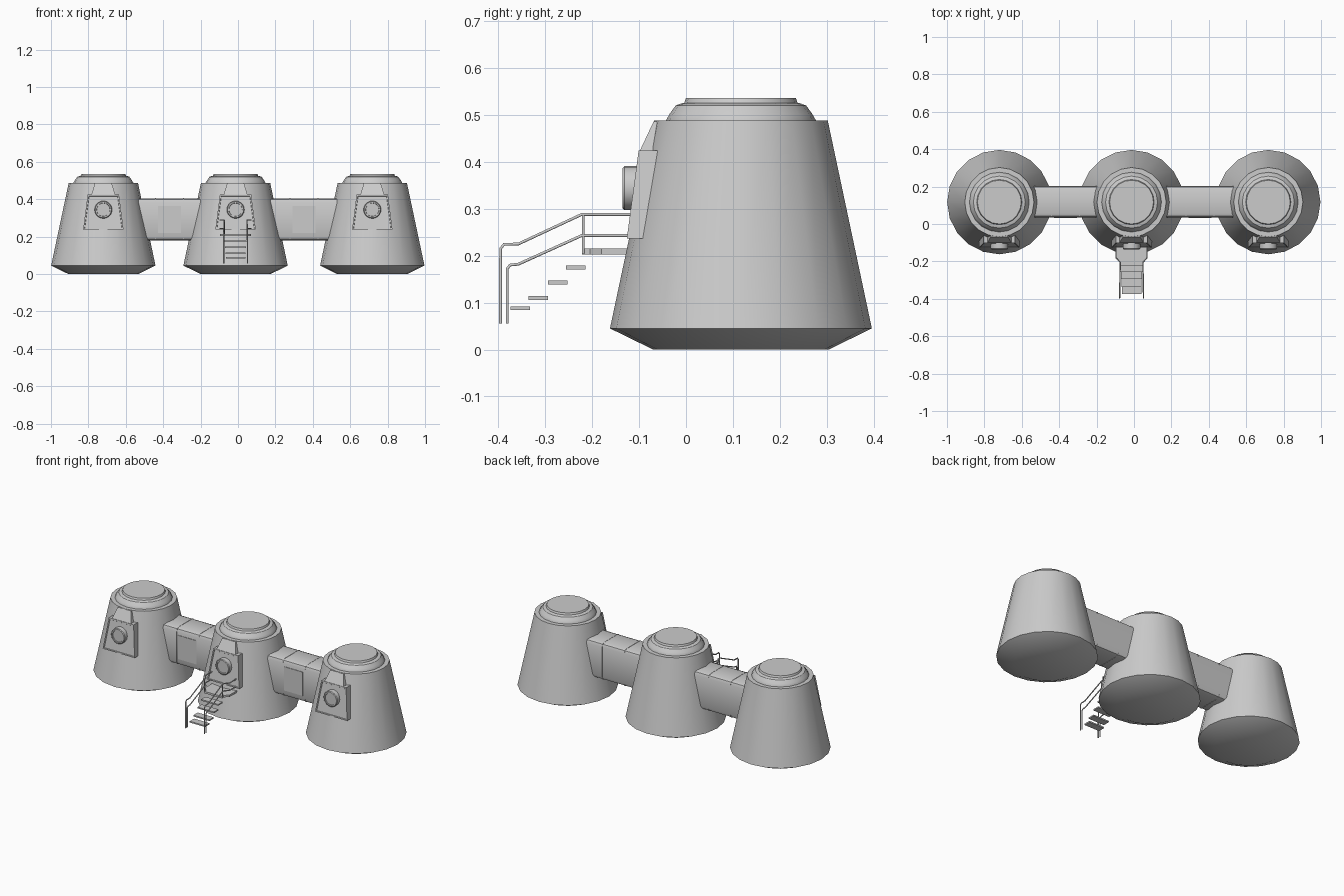
import bpy, bmesh, math
from mathutils import Vector

if "Cube" in bpy.data.objects:
    bpy.data.objects.remove(bpy.data.objects["Cube"])

CY = 0.117                      # depth centre of the pods
PODS = {"left": -0.72, "middle": -0.013, "right": 0.718}


def finish(name, bm, smooth=True, bevel=0):
    bmesh.ops.recalc_face_normals(bm, faces=bm.faces)
    me = bpy.data.meshes.new(name)
    bm.to_mesh(me)
    bm.free()
    ob = bpy.data.objects.new(name, me)
    bpy.context.collection.objects.link(ob)
    if smooth:
        bpy.ops.object.select_all(action='DESELECT')
        ob.select_set(True)
        bpy.context.view_layer.objects.active = ob
        bpy.ops.object.shade_smooth_by_angle(angle=math.radians(30))
    if bevel:
        mod = ob.modifiers.new("bevel", 'BEVEL')
        mod.width = bevel
        mod.segments = 2
    return ob


def loft(name, rings, **kw):
    """Skin a list of equal-length closed rings and cap both ends."""
    bm = bmesh.new()
    vs = [[bm.verts.new(p) for p in r] for r in rings]
    n = len(rings[0])
    for a, b in zip(vs, vs[1:]):
        for i in range(n):
            bm.faces.new((a[i], a[(i + 1) % n], b[(i + 1) % n], b[i]))
    bm.faces.new(vs[0])
    bm.faces.new(vs[-1])
    return finish(name, bm, **kw)


def lathe(name, x, profile, sides=20):
    ang = [2 * math.pi * i / sides for i in range(sides)]
    return loft(name, [[(x + r * math.cos(a), CY + r * math.sin(a), z) for a in ang]
                       for r, z in profile])


def box(name, x0, x1, y0, y1, z0, z1, **kw):
    return loft(name, [[(x0, y0, z), (x1, y0, z), (x1, y1, z), (x0, y1, z)]
                       for z in (z0, z1)], smooth=False, **kw)


def pipe(name, pts, r=0.0035):
    cu = bpy.data.curves.new(name, 'CURVE')
    cu.dimensions = '3D'
    cu.bevel_depth = r
    cu.bevel_resolution = 1
    cu.use_fill_caps = True
    sp = cu.splines.new('POLY')
    sp.points.add(len(pts) - 1)
    for p, co in zip(sp.points, pts):
        p.co = (*co, 1)
    ob = bpy.data.objects.new(name, cu)
    bpy.context.collection.objects.link(ob)
    return ob


def hatch(side, x):
    # tilted trapezoid plate against the cone, with a recessed centre
    bm = bmesh.new()
    z0, z1, w0, w1, y0, y1 = 0.237, 0.424, 0.108, 0.084, -0.126, -0.101
    front = [(x - w0, y0, z0), (x + w0, y0, z0), (x + w1, y1, z1), (x - w1, y1, z1)]
    f = [bm.verts.new(p) for p in front]
    b = [bm.verts.new((p[0], p[1] + 0.05, p[2])) for p in front]
    face = bm.faces.new(f)
    bm.faces.new(b[::-1])
    for i in range(4):
        j = (i + 1) % 4
        bm.faces.new((f[i], b[i], b[j], f[j]))
    bm.normal_update()
    bmesh.ops.inset_region(bm, faces=[face], thickness=0.010)
    bmesh.ops.inset_region(bm, faces=[face], thickness=0.002, depth=-0.003)
    finish(side + "_hatch_plate", bm, smooth=False)

    # sloped cowl joining the plate top to the pod shoulder
    loft(side + "_hatch_cowl",
         [[(x - w, ya, z), (x + w, ya, z), (x + w, ya + 0.05, z), (x - w, ya + 0.05, z)]
          for w, ya, z in ((0.065, -0.100, 0.42), (0.045, -0.069, 0.486))], smooth=False)

    # round porthole with a raised rim
    prof = [(0.047, -0.095), (0.047, -0.131), (0.043, -0.135), (0.036, -0.135),
            (0.035, -0.130)]
    loft(side + "_porthole",
         [[(x + r * math.cos(a), y, 0.344 + r * math.sin(a))
           for a in (2 * math.pi * i / 20 for i in range(20))] for r, y in prof])


def section(x, grow=0.0):
    # rounded-box cross-section of a corridor
    h, v, c = 0.084 + grow, 0.1125 + grow, 0.022
    pts = []
    for sx, sz, start in ((1, 1, 0), (-1, 1, 90), (-1, -1, 180), (1, -1, 270)):
        for k in range(3):
            a = math.radians(start + 45 * k)
            pts.append((x, CY + 0.002 + sx * (h - c) + c * math.cos(a),
                        0.2925 + sz * (v - c) + c * math.sin(a)))
    return pts


# pods: flared base, tapered wall, stepped shoulder, cap
for side, x in PODS.items():
    lathe(side + "_pod_shell", x, [(0.187, 0), (0.279, 0.045), (0.185, 0.488),
                                   (0.160, 0.488)])
    lathe(side + "_pod_dome", x, [(0.160, 0.480), (0.160, 0.488), (0.152, 0.502),
                                  (0.139, 0.520), (0.125, 0.525), (0.121, 0.525),
                                  (0.117, 0.536)])
    hatch(side, x)

# corridors with seam bands and side panels
for side, a, b in (("left", PODS["left"], PODS["middle"]),
                   ("right", PODS["middle"], PODS["right"])):
    mid = (a + b) / 2
    loft(side + "_corridor", [section(a + 0.15), section(b - 0.15)])
    for k in (-1, 1):
        xb = mid + k * 0.075
        loft(side + "_corridor_band", [section(xb - 0.003, 0.0015),
                                       section(xb + 0.003, 0.0015)])
    box(side + "_corridor_panel", mid - 0.062, mid + 0.062, 0.032, 0.05, 0.22, 0.365)

# stairs: landing and four floating treads
SX = PODS["middle"]
outline = [(-0.06, -0.222), (0.06, -0.222), (0.06, -0.205), (0.083, -0.18),
           (0.083, -0.09), (-0.083, -0.09), (-0.083, -0.18), (-0.06, -0.205)]
loft("landing", [[(SX + x, y, z) for x, y in outline] for z in (0.203, 0.215)],
     smooth=False)
for y, z, w in ((-0.235, 0.175, 0.058), (-0.273, 0.143, 0.056),
                (-0.315, 0.110, 0.054), (-0.353, 0.088, 0.052)):
    box("tread", SX - w, SX + w, y - 0.021, y + 0.021, z - 0.004, z + 0.004)

# handrails, two per side, and landing posts
for name, s in (("left", -1), ("right", 1)):
    def rail(part, path):
        pipe(name + part, [(SX + s * x, y, z) for x, y, z in path])
    rail("_upper_rail", [(0.064, -0.395, 0.055), (0.064, -0.395, 0.215),
                         (0.064, -0.388, 0.224), (0.063, -0.357, 0.225),
                         (0.061, -0.222, 0.288), (0.061, -0.205, 0.288),
                         (0.083, -0.180, 0.288), (0.083, -0.09, 0.288)])
    rail("_lower_rail", [(0.064, -0.381, 0.055), (0.064, -0.381, 0.172),
                         (0.064, -0.375, 0.180), (0.063, -0.357, 0.182),
                         (0.061, -0.222, 0.243), (0.061, -0.205, 0.243),
                         (0.083, -0.180, 0.243), (0.083, -0.09, 0.243)])
    rail("_landing_post", [(0.061, -0.219, 0.205), (0.061, -0.219, 0.288)])
